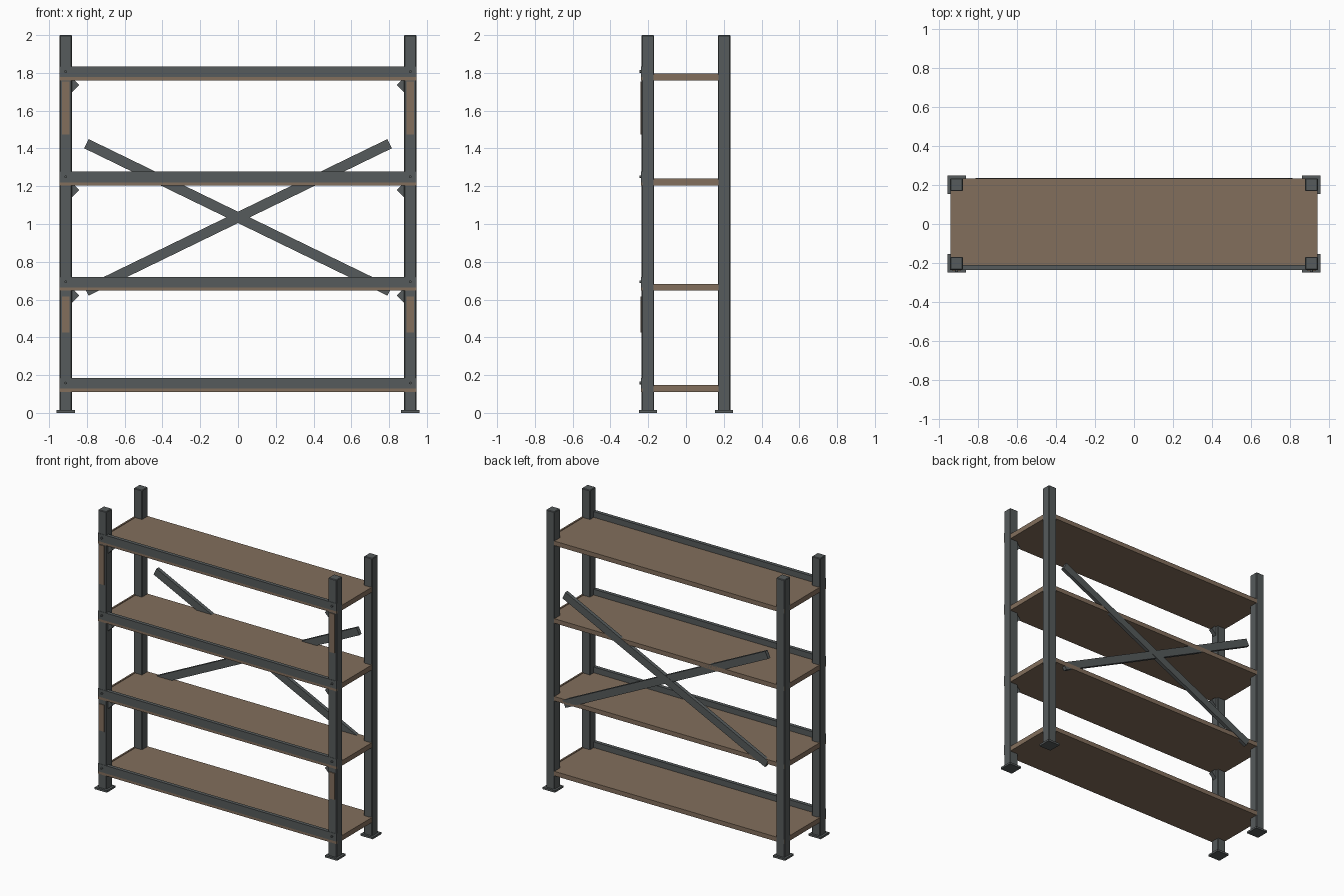
import bpy, math

cube = bpy.data.objects.get("Cube")
if cube:
    bpy.data.objects.remove(cube, do_unlink=True)


def material(name, rgb):
    m = bpy.data.materials.new(name)
    m.use_nodes = True
    m.diffuse_color = (*rgb, 1)
    m.node_tree.nodes["Principled BSDF"].inputs["Base Color"].default_value = (*rgb, 1)
    return m


steel = material("grey_steel", (0.093, 0.104, 0.106))
wood = material("brown_board", (0.225, 0.158, 0.107))


def box(name, x, y, z, mat, bevel=0.0):
    """Box from (low, high) ranges on each axis."""
    spans = (x, y, z)
    bpy.ops.mesh.primitive_cube_add(size=1, location=[(a + b) / 2 for a, b in spans])
    ob = bpy.context.object
    ob.name = name
    ob.scale = [b - a for a, b in spans]
    bpy.ops.object.transform_apply(location=False, rotation=False, scale=True)
    ob.data.materials.append(mat)
    if bevel:
        mod = ob.modifiers.new("soft_edges", "BEVEL")
        mod.width = bevel
        mod.segments = 1
    return ob


def bar(name, centre, length, width, depth, angle, mat):
    """Flat bar tilted in the front plane."""
    x, y, z = centre
    ob = box(name, (x - length / 2, x + length / 2), (y - depth / 2, y + depth / 2),
             (z - width / 2, z + width / 2), mat)
    ob.rotation_euler.y = -angle
    return ob


SIDES = (("left", 1), ("right", -1))
POST_X, POST_Y, HALF = 0.912, 0.202, 0.033
FRONT = -POST_Y - HALF

# Posts with foot plates
for side, sx in SIDES:
    for end, sy in (("front", -1), ("back", 1)):
        cx, cy = sx * POST_X, sy * POST_Y
        for part, h, z, bev in (("post", HALF, (0, 2), 0.004), ("foot", 0.048, (0, 0.014), 0)):
            box(f"{end}_{side}_{part}", (cx - h, cx + h), (cy - h, cy + h), z, steel, bev)

# Shelves: board, front lip, front beam, end trims, bolts and gussets
for i, z in enumerate((0.111, 0.647, 1.204, 1.76)):
    box(f"shelf_board_{i}", (-0.943, 0.943), (FRONT + 0.004, 0.234), (z, z + 0.032), wood)
    box(f"shelf_lip_{i}", (-0.945, 0.945), (FRONT - 0.002, FRONT + 0.01), (z, z + 0.017), wood)
    box(f"front_beam_{i}", (-0.945, 0.945), (FRONT - 0.002, -0.211), (z + 0.017, z + 0.073), steel)
    for side, sx in SIDES:
        box(f"{side}_end_trim_{i}", sorted((sx * 0.932, sx * 0.944)), (-0.17, 0.17),
            (z, z + 0.036), wood)
        bpy.ops.mesh.primitive_cylinder_add(
            vertices=12, radius=0.007, depth=0.014,
            location=(sx * POST_X, FRONT - 0.005, z + 0.047), rotation=(math.pi / 2, 0, 0))
        bolt = bpy.context.object
        bolt.name = f"{side}_bolt_{i}"
        bolt.data.materials.append(steel)
        if i:
            bar(f"{side}_gusset_{i}", (sx * 0.888, POST_Y * -1, z - 0.041),
                0.09, 0.045, 0.03, -sx * math.pi / 4, steel)

# Brown plates on the front posts
for side, sx in SIDES:
    for place, z in (("upper", (1.475, 1.755)), ("lower", (0.425, 0.615))):
        cx = sx * POST_X
        box(f"{side}_{place}_plate", (cx - 0.02, cx + 0.02), (FRONT - 0.006, FRONT + 0.001), z, wood)

# Crossed back braces
for side, sx in SIDES:
    bar(f"{side}_rising_brace", (0, 0.222 + sx * 0.001, 1.035), 1.785, 0.054, 0.026,
        sx * math.atan2(0.78, 1.605), steel)
